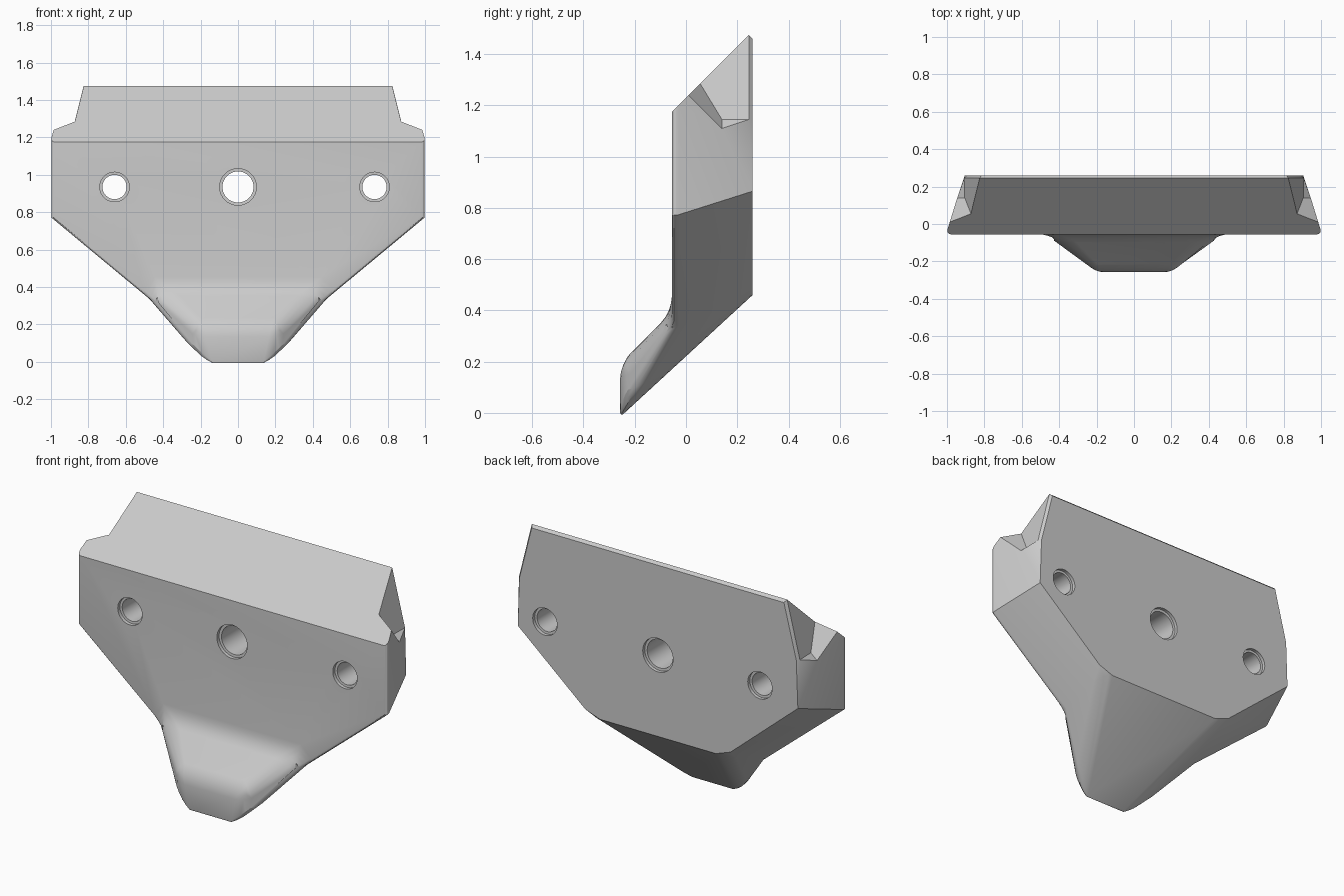
import bpy, bmesh, math

if "Cube" in bpy.data.objects:
    bpy.data.objects.remove(bpy.data.objects["Cube"])

# Key corners of the right half of the block (mirrored across x)
V = dict(
    T1=(1.005, -.055, 1.175), S1=(1.005, -.055, .765), S2=(.905, .26, .865),   # side wall
    K=(.48, -.055, .33), B=(.42, -.055, .395),                                 # nose root
    P=(.225, -.257, .193), Q=(.18, -.257, -.016), R=(.43, .26, .46),           # nose and underside
    N1=(.985, .01, 1.24), N2=(.872, .055, 1.285), N3=(.905, .14, 1.145),       # top corner notch
    N4=(.945, .14, 1.11), N5=(.908, .245, 1.145), TB=(.825, .245, 1.475),
    TC=(.815, .26, 1.46), N6=(.895, .26, 1.145))                               # back chamfer
CENTRE = ["T1 S1 K B", "B P", "P Q", "Q R", "R S2 N6 TC", "TC TB", "TB N2 N1 T1"]
SIDE = ["B K Q P", "K R Q", "S1 S2 R K", "T1 N1 N4 N5 S2 S1",
        "N1 N2 N3 N4", "N2 TB N5 N3", "N3 N5 N4", "TB TC N6 N5", "N5 N6 S2"]
# Rounded edges and their share of the bevel width
ROUND = {"T1 S1": .4, "S1 K": .4, "K Q": .5, "B K": .9, "B P": .9, "P Q": .7,
         "Q R": .8, "B B": .9, "P P": .9, "Q Q": .28}

bm = bmesh.new()
pts = {}
for n, (x, y, z) in V.items():
    pts[n, 1] = bm.verts.new((x, y, z))
    pts[n, -1] = bm.verts.new((-x, y, z))
for f in CENTRE:
    ns = f.split()
    bm.faces.new([pts[n, 1] for n in ns] + [pts[n, -1] for n in reversed(ns)])
for f in SIDE:
    for s in (1, -1):
        bm.faces.new([pts[n, s] for n in f.split()])
bmesh.ops.recalc_face_normals(bm, faces=bm.faces)
weight = bm.edges.layers.float.new("bevel_weight_edge")
for e, w in ROUND.items():
    a, b = e.split()
    for s in (1, -1):
        bm.edges.get((pts[a, s], pts[b, s if a != b else -s]))[weight] = w


def make_object(name, bm):
    mesh = bpy.data.meshes.new(name)
    bm.to_mesh(mesh)
    bm.free()
    ob = bpy.data.objects.new(name, mesh)
    bpy.context.collection.objects.link(ob)
    return ob


block = make_object("mounting_block", bm)
bev = block.modifiers.new("round_edges", 'BEVEL')
bev.limit_method = 'WEIGHT'
bev.width = .075
bev.segments = 4

# Bolt holes: round cutters that flare at both mouths
bm = bmesh.new()
for cx, r, flare in ((-.66, .065, .079), (0, .083, .098), (.73, .065, .079)):
    rings = []
    for y, rad in ((-.15, flare), (-.035, flare), (-.034, r), (.24, r), (.241, flare), (.4, flare)):
        rings.append([bm.verts.new((cx + rad * math.cos(i * math.tau / 40), y,
                                    .935 + rad * math.sin(i * math.tau / 40))) for i in range(40)])
    for a, b in zip(rings, rings[1:]):
        for i in range(40):
            j = (i + 1) % 40
            bm.faces.new((a[i], a[j], b[j], b[i]))
    bm.faces.new(rings[0])
    bm.faces.new(rings[-1])
bmesh.ops.recalc_face_normals(bm, faces=bm.faces)
cutter = make_object("hole_cutter", bm)
cutter.hide_render = True
cut = block.modifiers.new("bolt_holes", 'BOOLEAN')
cut.operation = 'DIFFERENCE'
cut.solver = 'EXACT'
cut.object = cutter

# Apply, drop the cutter and shade
bpy.context.view_layer.objects.active = block
block.select_set(True)
for m in ("round_edges", "bolt_holes"):
    bpy.ops.object.modifier_apply(modifier=m)
bpy.data.objects.remove(cutter)
bpy.ops.object.shade_smooth_by_angle(angle=math.radians(25))
